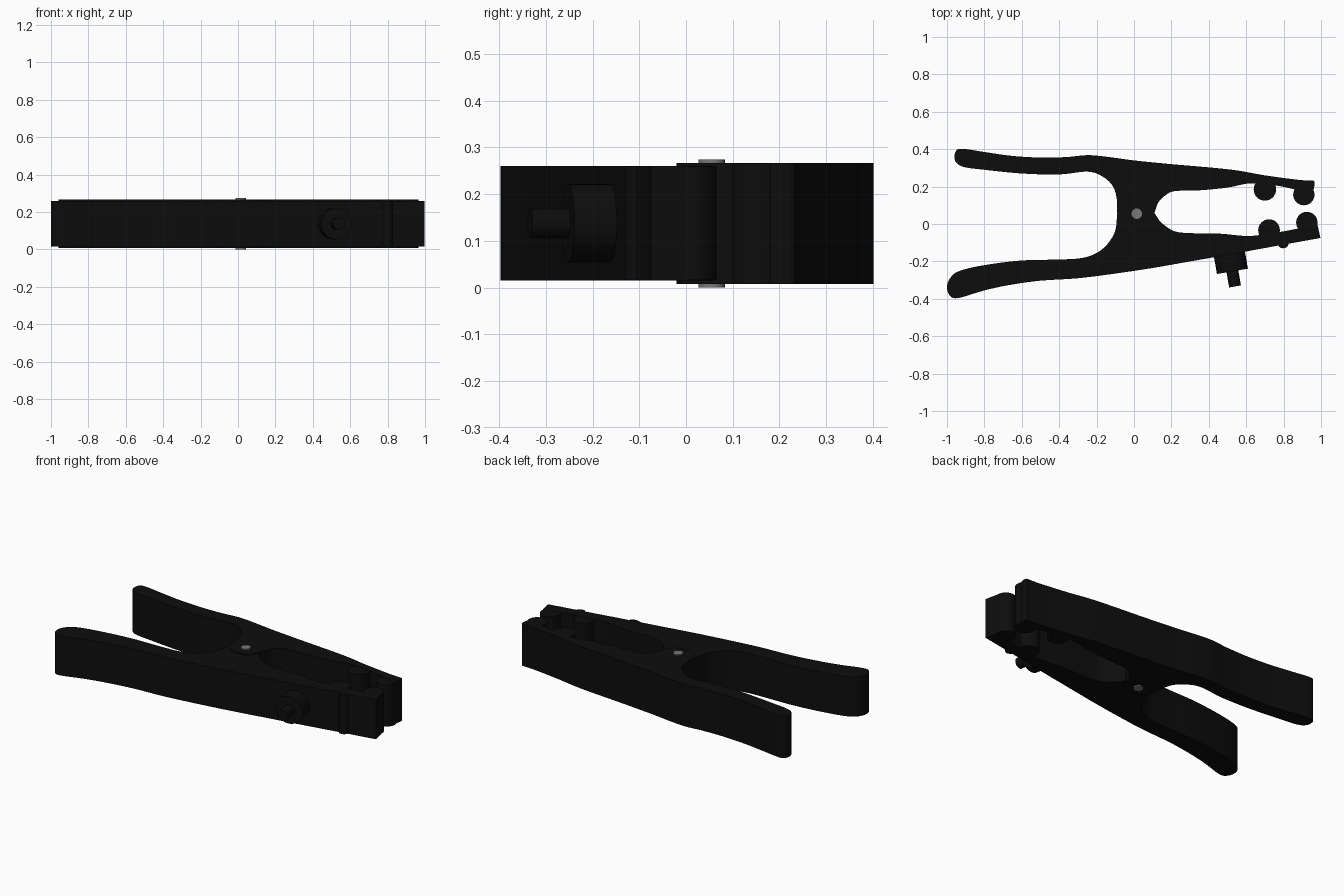
import bpy
import bmesh
from mathutils import Vector

default = bpy.data.objects.get("Cube")
if default:
    bpy.data.objects.remove(default, do_unlink=True)


def make_material(name, color, roughness, metallic):
    mat = bpy.data.materials.new(name)
    mat.use_nodes = True
    mat.diffuse_color = (*color, 1)
    shader = mat.node_tree.nodes["Principled BSDF"]
    shader.inputs["Base Color"].default_value = (*color, 1)
    shader.inputs["Roughness"].default_value = roughness
    shader.inputs["Metallic"].default_value = metallic
    return mat


black = make_material("black plastic", (0.004, 0.004, 0.004), 0.6, 0)
steel = make_material("grey steel", (0.19, 0.19, 0.19), 0.5, 0)


def finish(bm, name, mat):
    """Turn a bmesh into a smooth shaded object that keeps its sharp edges."""
    bmesh.ops.recalc_face_normals(bm, faces=bm.faces[:])
    mesh = bpy.data.meshes.new(name)
    bm.to_mesh(mesh)
    bm.free()
    mesh.materials.append(mat)
    obj = bpy.data.objects.new(name, mesh)
    bpy.context.collection.objects.link(obj)
    bpy.ops.object.select_all(action="DESELECT")
    obj.select_set(True)
    bpy.context.view_layer.objects.active = obj
    bpy.ops.object.shade_smooth_by_angle(angle=0.6)
    return obj


def smooth_path(points, steps=5):
    """Catmull-Rom curve through the points; its ends stay sharp."""
    pts = [Vector(p) for p in points]
    pts = [pts[0] * 2 - pts[1]] + pts + [pts[-1] * 2 - pts[-2]]
    path = []
    for a, b, c, d in zip(pts, pts[1:], pts[2:], pts[3:]):
        for i in range(steps):
            t = i / steps
            path.append(b + (c - a) * t / 2
                        + (a * 2 - b * 5 + c * 4 - d) * t ** 2 / 2
                        + (b * 3 - a - c * 3 + d) * t ** 3 / 2)
    return path + [pts[-2]]


def arm(name, paths, bottom, top):
    """Extrude an outline made of several smooth runs that meet at corners."""
    outline = []
    for path in paths:
        outline += smooth_path(path)[:-1]
    bm = bmesh.new()
    face = bm.faces.new([bm.verts.new((p.x, p.y, bottom)) for p in outline])
    side = bmesh.ops.extrude_face_region(bm, geom=[face])["geom"]
    verts = [v for v in side if isinstance(v, bmesh.types.BMVert)]
    bmesh.ops.translate(bm, verts=verts, vec=(0, 0, top - bottom))
    return finish(bm, name, black)


def cylinder(name, start, end, radius, mat, sides=32):
    """Closed cylinder running between two points."""
    start, end = Vector(start), Vector(end)
    axis = end - start
    bm = bmesh.new()
    bmesh.ops.create_cone(bm, cap_ends=True, segments=sides, radius1=radius,
                          radius2=radius, depth=axis.length)
    obj = finish(bm, name, mat)
    obj.rotation_euler = axis.to_track_quat("Z", "Y").to_euler()
    obj.location = (start + end) / 2
    return obj


# Back arm: handle, hub and jaw, the taller of the two
back_z = (0.007, 0.267)
back_outer = [(0.96, 0.232), (0.88, 0.236), (0.7, 0.26), (0.56, 0.285), (0.43, 0.3),
              (0.2, 0.32), (0, 0.34), (-0.15, 0.36), (-0.25, 0.368), (-0.36, 0.358),
              (-0.5, 0.355), (-0.66, 0.365), (-0.8, 0.385), (-0.92, 0.402),
              (-0.955, 0.385), (-0.955, 0.335), (-0.91, 0.305), (-0.8, 0.29),
              (-0.6, 0.27), (-0.4, 0.265), (-0.25, 0.28), (-0.17, 0.255),
              (-0.115, 0.205), (-0.093, 0.14), (-0.09, 0.06)]
back_hub = [(-0.09, 0.06), (-0.06, 0.005), (0.01, -0.02), (0.08, 0.005), (0.11, 0.06)]
back_inner = [(0.11, 0.06), (0.13, 0.115), (0.17, 0.155), (0.22, 0.176), (0.35, 0.18),
              (0.5, 0.195), (0.62, 0.217), (0.75, 0.207), (0.86, 0.185), (0.955, 0.16)]
back_tip = [(0.955, 0.16), (0.966, 0.215), (0.96, 0.232)]
arm("back_arm", [back_outer, back_hub, back_inner, back_tip], *back_z)

# Front arm: slightly lower, its hub sits inside the back hub
front_z = (0.015, 0.26)
front_outer = [(0.997, -0.075), (0.8, -0.11), (0.5, -0.165), (0.3, -0.2), (0.1, -0.235),
               (-0.1, -0.265), (-0.3, -0.29), (-0.5, -0.303), (-0.66, -0.325),
               (-0.8, -0.355), (-0.94, -0.396), (-0.985, -0.382), (-1, -0.335),
               (-0.98, -0.285), (-0.93, -0.25), (-0.8, -0.22), (-0.6, -0.195),
               (-0.4, -0.19), (-0.28, -0.182), (-0.2, -0.155), (-0.14, -0.105),
               (-0.1, -0.035), (-0.09, 0.055)]
front_hub = [(-0.09, 0.055), (-0.06, 0.11), (0.01, 0.13), (0.08, 0.11), (0.112, 0.055)]
front_inner = [(0.112, 0.055), (0.135, 0.02), (0.17, -0.012), (0.22, -0.04), (0.3, -0.049),
               (0.45, -0.051), (0.6, -0.064), (0.7, -0.055), (0.85, -0.03), (0.98, 0)]
front_tip = [(0.98, 0), (0.997, -0.075)]
arm("front_arm", [front_outer, front_hub, front_inner, front_tip], *front_z)

# Rounded gripping pads and the small outer rib, running the full height
pads = {
    "back_inner_pad": (0.7, 0.185, 0.06, back_z),
    "back_tip_pad": (0.908, 0.157, 0.057, back_z),
    "front_inner_pad": (0.722, -0.033, 0.058, front_z),
    "front_tip_pad": (0.924, 0.008, 0.057, front_z),
    "front_rib": (0.797, -0.1, 0.03, front_z),
}
for name, (x, y, radius, (low, high)) in pads.items():
    cylinder(name, (x, y, low + 0.001), (x, y, high - 0.001), radius, black)

# Pivot pin through both hubs
cylinder("pivot_pin", (0.015, 0.055, 0), (0.015, 0.055, 0.274), 0.028, steel)

# Cable bolt: collar and stud standing square to the front arm
root = Vector((0.505, -0.13, 0.138))
outward = Vector((0.17, -0.985, 0))
cylinder("bolt_collar", root, root + outward * 0.125, 0.084, black)
cylinder("bolt_stud", root, root + outward * 0.207, 0.032, black)
